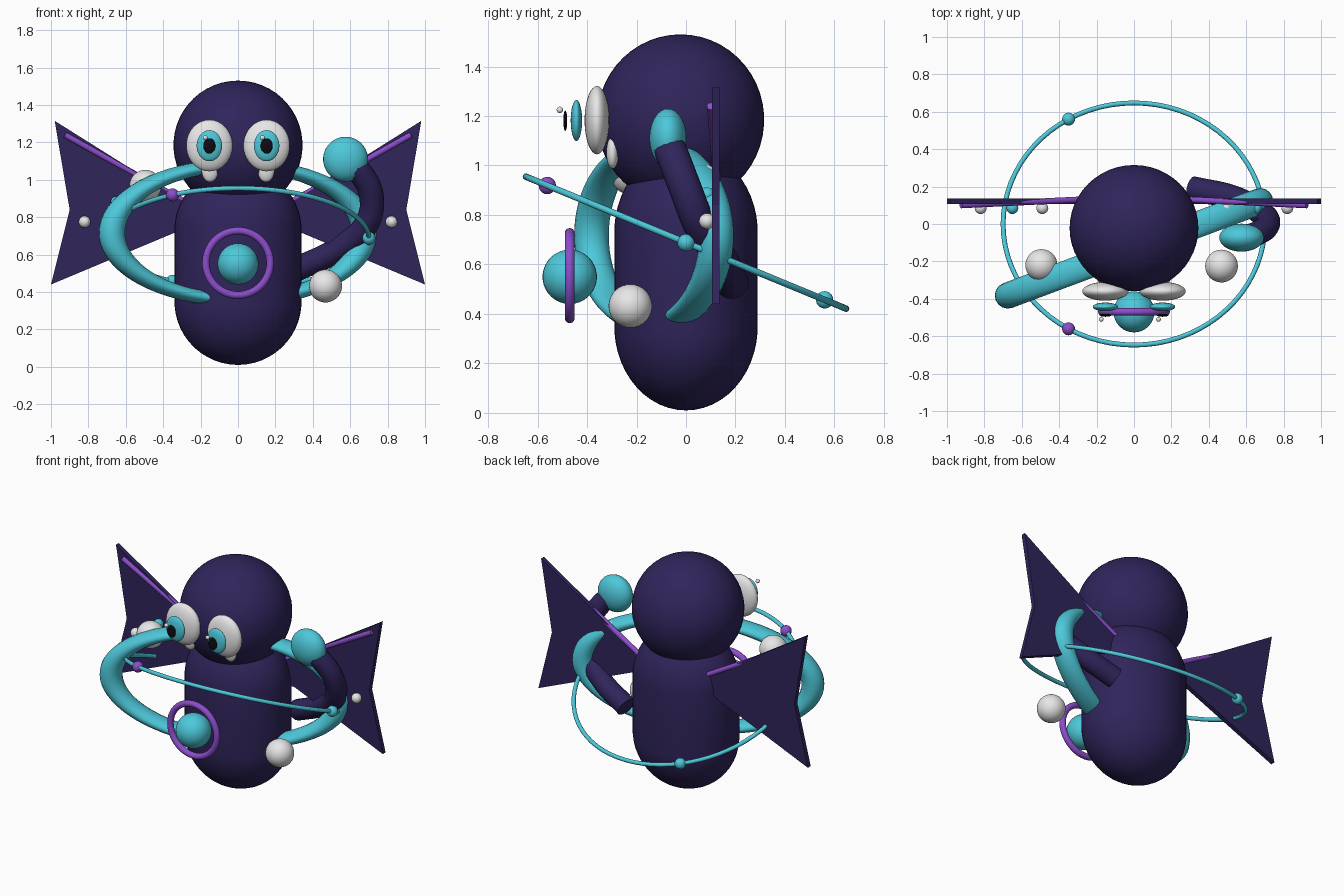
import bpy, bmesh, math
from mathutils import Vector

if "Cube" in bpy.data.objects:
    bpy.data.objects.remove(bpy.data.objects["Cube"])


def material(name, rgb):
    m = bpy.data.materials.new(name)
    m.diffuse_color = (*rgb, 1)
    m.use_nodes = True
    m.node_tree.nodes["Principled BSDF"].inputs["Base Color"].default_value = m.diffuse_color
    return m


INDIGO = material("deep_indigo", (0.029, 0.018, 0.105))
TEAL = material("teal", (0.075, 0.58, 0.70))
WHITE = material("white", (0.80, 0.80, 0.80))
PURPLE = material("purple", (0.26, 0.075, 0.60))
BLACK = material("black", (0.004, 0.004, 0.006))


def finish(name, bm, mat, smooth=True):
    mesh = bpy.data.meshes.new(name)
    bmesh.ops.recalc_face_normals(bm, faces=bm.faces)
    for f in bm.faces:
        f.smooth = smooth
    bm.to_mesh(mesh)
    bm.free()
    mesh.materials.append(mat)
    ob = bpy.data.objects.new(name, mesh)
    bpy.context.collection.objects.link(ob)
    return ob


def ball(name, loc, size, mat, seg=32, stretch=0.0):
    """Ellipsoid; stretch lifts the upper half to make a capsule."""
    bm = bmesh.new()
    bmesh.ops.create_uvsphere(bm, u_segments=seg, v_segments=seg // 2 + 1, radius=1)
    for v in bm.verts:
        lift = stretch if v.co.z > 0 else 0
        v.co = Vector((v.co.x * size[0], v.co.y * size[1], v.co.z * size[2] + lift))
    ob = finish(name, bm, mat)
    ob.location = loc
    return ob


def torus(name, loc, major, minor, mat, rot=(0, 0, 0), scale=(1, 1, 1)):
    bpy.ops.mesh.primitive_torus_add(major_radius=major, minor_radius=minor,
                                     major_segments=72, minor_segments=16,
                                     location=loc, rotation=rot)
    ob = bpy.context.object
    ob.name = name
    ob.scale = scale
    ob.data.materials.append(mat)
    bpy.ops.object.shade_smooth()
    return ob


def tube(name, points, radius, mat, smooth_path=True):
    cu = bpy.data.curves.new(name, 'CURVE')
    cu.dimensions = '3D'
    cu.bevel_depth = radius
    cu.bevel_resolution = 5
    cu.use_fill_caps = True
    cu.resolution_u = 10
    if smooth_path:
        sp = cu.splines.new('BEZIER')
        sp.bezier_points.add(len(points) - 1)
        for bp, p in zip(sp.bezier_points, points):
            bp.co = p
            bp.handle_left_type = bp.handle_right_type = 'AUTO'
    else:
        sp = cu.splines.new('POLY')
        sp.points.add(len(points) - 1)
        for sp_pt, p in zip(sp.points, points):
            sp_pt.co = (*p, 1)
    cu.materials.append(mat)
    ob = bpy.data.objects.new(name, cu)
    bpy.context.collection.objects.link(ob)
    return ob


# Body and head
ball("body", (0, 0, 0.35), (0.34, 0.29, 0.34), INDIGO, 48, 0.38)
ball("head", (0, -0.022, 1.185), (0.345, 0.338, 0.345), INDIGO, 48)

# Eyes and cheek spots
for side, s in (("left", -1), ("right", 1)):
    x = 0.153 * s
    ball(side + "_eye", (x, -0.36, 1.183), (0.124, 0.05, 0.138), WHITE)
    ball(side + "_iris", (x, -0.443, 1.182), (0.068, 0.023, 0.083), TEAL)
    ball(side + "_pupil", (x, -0.488, 1.181), (0.032, 0.008, 0.041), BLACK)
    ball(side + "_glint", (x - 0.022, -0.51, 1.225), (0.013,) * 3, WHITE, 16)
    ball(side + "_cheek", (0.15 * s, -0.297, 1.052), (0.045, 0.025, 0.065), WHITE)

# Belly orb and its ring
ball("belly_orb", (0, -0.47, 0.55), (0.11, 0.11, 0.11), TEAL)
torus("belly_ring", (0, -0.47, 0.555), 0.172, 0.02, PURPLE, (math.pi / 2, 0, 0))

# Wings: flat notched plates, edge rods and studs
OUTLINE = [(0.2, 0.825), (0.98, 1.315), (0.9, 0.84), (1.0, 0.44), (0.2, 0.775)]
for side, s in (("left", -1), ("right", 1)):
    bm = bmesh.new()
    face = bm.faces.new([bm.verts.new((x * s, 0.106, z)) for x, z in OUTLINE])
    ext = bmesh.ops.extrude_face_region(bm, geom=[face])
    for v in ext["geom"]:
        if isinstance(v, bmesh.types.BMVert):
            v.co.y += 0.03
    finish(side + "_wing", bm, INDIGO, False)
    tube(side + "_wing_rod", [(0.2 * s, 0.135, 0.835), (0.925 * s, 0.1, 1.24)],
         0.016, PURPLE, False)
    for i, (x, z, m) in enumerate(((0.82, 0.775, WHITE), (0.65, 0.88, TEAL),
                                   (0.49, 0.97, WHITE))):
        ball(f"{side}_wing_stud_{i + 1}", (x * s, 0.085, z), (0.032,) * 3, m, 20)

# Thick upright hoop passing through the body
torus("upright_hoop", (0, -0.13, 0.717), 0.72, 0.07, TEAL,
      (math.pi / 2, 0, math.radians(20.5)), (1, 0.5, 1))

# Bent arm with a rounded hand
tube("arm", [(0.31, 0.19, 0.52), (0.545, 0.135, 0.635), (0.685, 0.055, 0.76),
             (0.715, 0.0, 0.9), (0.66, -0.05, 1.03), (0.59, -0.075, 1.09)],
     0.066, INDIGO)
ball("hand", (0.575, -0.073, 1.11), (0.12, 0.075, 0.12), TEAL)

# Thin tilted orbit ring with three evenly spaced beads
TILT = math.radians(-22.4)
torus("orbit_ring", (0, 0, 0.688), 0.7, 0.013, TEAL, (TILT, 0, 0))
for i, m in enumerate((TEAL, TEAL, PURPLE)):
    a = i * math.tau / 3
    u = 0.7 * math.sin(a)
    ball(f"orbit_bead_{i + 1}",
         (0.7 * math.cos(a), u * math.cos(TILT), 0.688 + u * math.sin(TILT)),
         (0.035,) * 3, m, 20)

# Loose white spheres
ball("lower_sphere", (0.468, -0.225, 0.432), (0.088,) * 3, WHITE)
ball("upper_sphere", (-0.495, -0.22, 0.967), (0.086,) * 3, WHITE)
